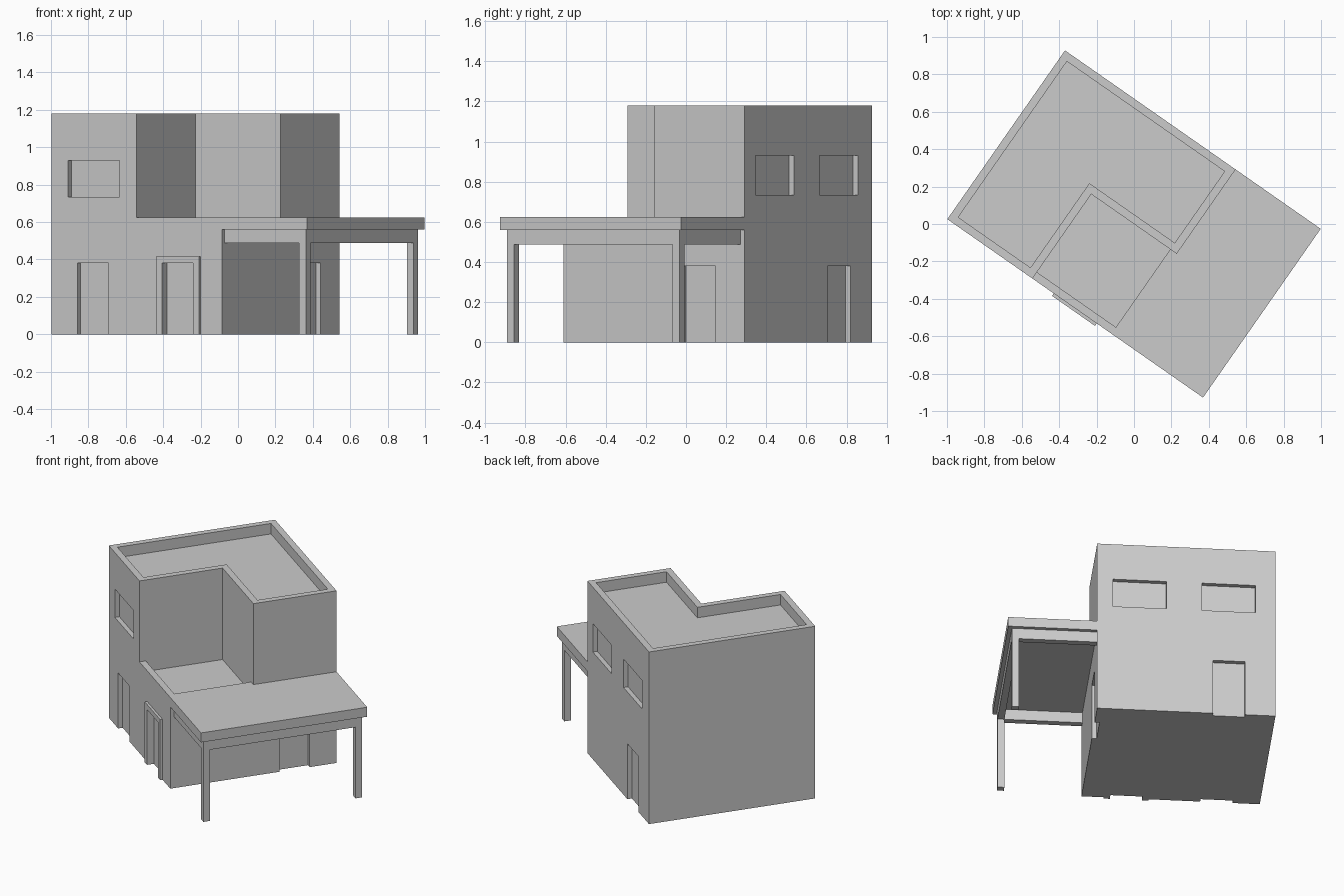
import bpy, bmesh, math
from mathutils import Matrix

if "Cube" in bpy.data.objects:
    bpy.data.objects.remove(bpy.data.objects["Cube"])

# Plan axes: a runs along the long side, b along the short side, then all is turned on z
LENGTH, WIDTH, HOUSE = 1.667, 1.10, 1.112
ROOF, DECK = 1.18, 0.625
WALL = 0.042
TURN = Matrix.Rotation(math.radians(-34.9), 4, 'Z') @ Matrix.Translation((-LENGTH / 2, -WIDTH / 2, 0))


def prism(name, outline, z0, z1):
    """Extrude a plan outline (a, b) from z0 to z1."""
    bm = bmesh.new()
    face = bm.faces.new([bm.verts.new((a, b, z0)) for a, b in outline])
    top = bmesh.ops.extrude_face_region(bm, geom=[face])
    verts = [g for g in top['geom'] if isinstance(g, bmesh.types.BMVert)]
    bmesh.ops.translate(bm, verts=verts, vec=(0, 0, z1 - z0))
    bmesh.ops.recalc_face_normals(bm, faces=bm.faces)
    bm.transform(TURN)
    mesh = bpy.data.meshes.new(name)
    bm.to_mesh(mesh)
    bm.free()
    obj = bpy.data.objects.new(name, mesh)
    bpy.context.collection.objects.link(obj)
    return obj


def box(name, a0, a1, b0, b1, z0, z1):
    return prism(name, [(a0, b0), (a1, b0), (a1, b1), (a0, b1)], z0, z1)


def cut(target, cutter):
    cutter.hide_render = True
    mod = target.modifiers.new("cut", 'BOOLEAN')
    mod.operation = 'DIFFERENCE'
    mod.solver = 'EXACT'
    mod.object = cutter
    bpy.context.view_layer.objects.active = target
    bpy.ops.object.modifier_apply(modifier=mod.name)
    bpy.data.objects.remove(cutter, do_unlink=True)


# House body with the upper corner removed for the terrace
house = box("house_body", 0, HOUSE, 0, WIDTH, 0, ROOF)
NA, NB = 0.555, 0.55
cut(house, box("terrace_notch", NA, 1.3, -0.1, NB, DECK, 1.4))
cut(house, box("terrace_floor", NA, HOUSE - WALL, WALL, NB, 0.553, 0.8))

# Sunken upper roof inside its parapet
w = WALL
cut(house, prism("roof_well", [(w, w), (NA - w, w), (NA - w, NB + w), (HOUSE - w, NB + w),
                               (HOUSE - w, WIDTH - w), (w, WIDTH - w)], 1.108, 1.3))

# Recessed windows and doors
D = 0.03
WIN, DOOR = (0.735, 0.93), (-0.1, 0.38)
for a0, a1, zs in [(0.11, 0.445, WIN), (0.17, 0.372, DOOR), (0.734, 0.934, DOOR)]:
    cut(house, box("front_opening", a0, a1, -0.1, D, *zs))
for a0, a1, zs in [(0.125, 0.46, WIN), (0.68, 1.015, WIN), (0.19, 0.39, DOOR)]:
    cut(house, box("back_opening", a0, a1, WIDTH - D, WIDTH + 0.1, *zs))
cut(house, box("porch_opening", HOUSE - D, HOUSE + 0.1, 0.722, 0.922, *DOOR))

# Raised frame around the main front door
F = 0.016
for side, a0 in (("left", 0.694), ("right", 0.934)):
    box("door_frame_" + side, a0, a0 + 0.04, -F, 0, 0, 0.38)
box("door_frame_top", 0.694, 0.974, -F, 0, 0.38, 0.415)

# Porch roof, edge beams and corner posts
box("porch_roof", HOUSE, LENGTH, 0, WIDTH, 0.56, DECK)
INSET, T = 0.025, 0.043
outer = LENGTH - INSET
box("porch_beam_side", outer - T, outer, INSET, WIDTH - INSET, 0.488, 0.56)
for side, b0 in (("front", INSET), ("back", WIDTH - INSET - T)):
    box("porch_beam_" + side, HOUSE, outer - T, b0, b0 + T, 0.488, 0.56)
    box("porch_post_" + side, outer - T, outer, b0, b0 + T, 0, 0.488)
